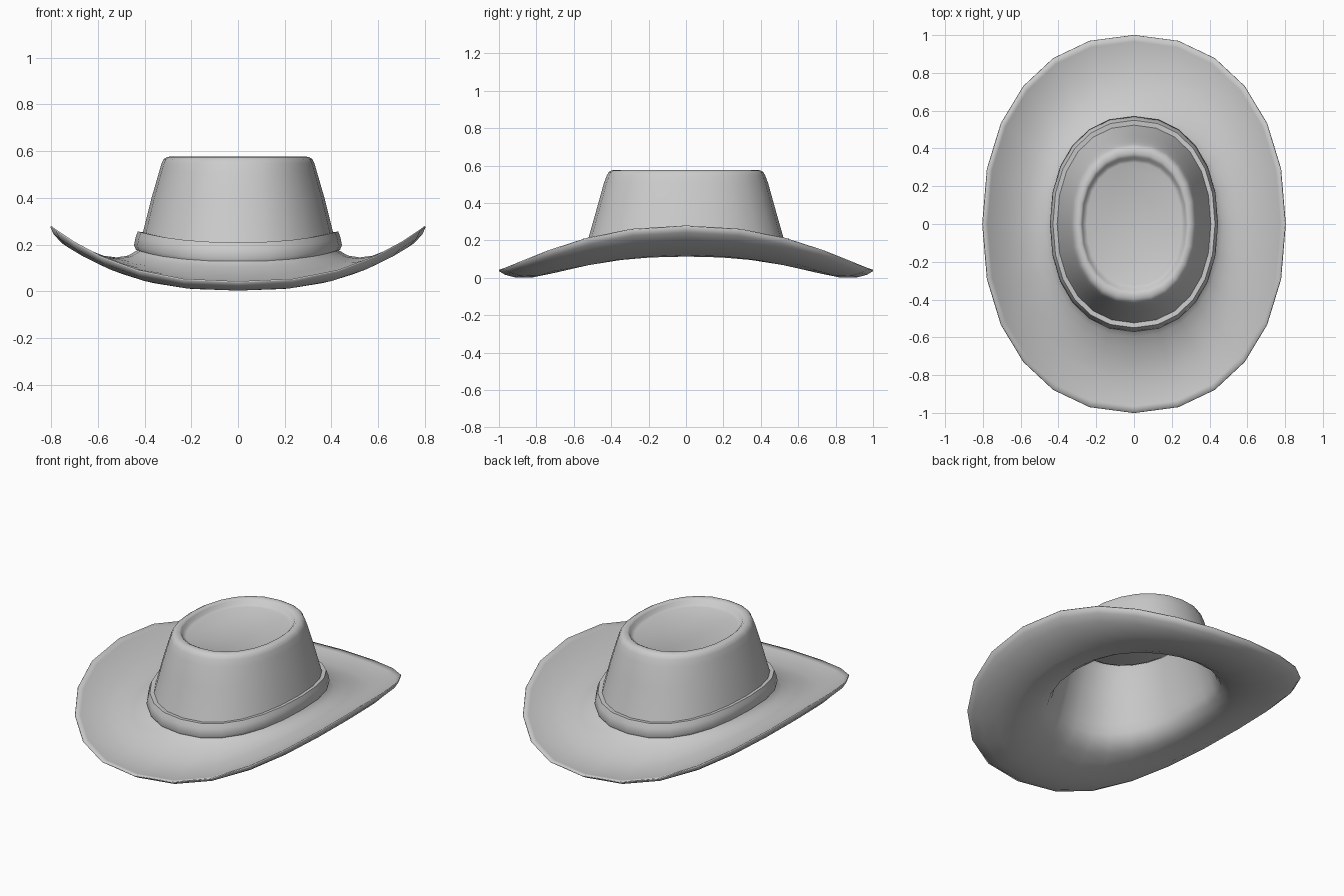
import bpy, bmesh, math

if "Cube" in bpy.data.objects:
    bpy.data.objects.remove(bpy.data.objects["Cube"])

SEG = 24
EXP = 2.2  # slightly squared ovals


def ring_points(a, b, zx, zy):
    """Oval ring whose height blends from zy (front/back) to zx (sides)."""
    pts = []
    for i in range(SEG):
        t = 2 * math.pi * i / SEG
        c, s = math.cos(t), math.sin(t)
        x = a * math.copysign(abs(c) ** (2 / EXP), c)
        y = b * math.copysign(abs(s) ** (2 / EXP), s)
        pts.append((x, y, zy + (zx - zy) * abs(c) ** 2.3))
    return pts


def loft(name, rings, closed=False, cap=False):
    bm = bmesh.new()
    loops = [[bm.verts.new(p) for p in ring_points(*r)] for r in rings]
    pairs = list(zip(loops, loops[1:]))
    if closed:
        pairs.append((loops[-1], loops[0]))
    for lo, hi in pairs:
        for i in range(SEG):
            j = (i + 1) % SEG
            bm.faces.new((lo[i], lo[j], hi[j], hi[i]))
    if cap:
        bm.faces.new(loops[-1])
    if closed:
        bmesh.ops.recalc_face_normals(bm, faces=bm.faces)
    me = bpy.data.meshes.new(name)
    bm.to_mesh(me)
    bm.free()
    ob = bpy.data.objects.new(name, me)
    bpy.context.collection.objects.link(ob)
    bpy.ops.object.select_all(action='DESELECT')
    ob.select_set(True)
    bpy.context.view_layer.objects.active = ob
    bpy.ops.object.shade_smooth_by_angle(angle=math.radians(50))
    return ob


# Brim and crown as one felt shell: half width, half length, side z, front z
shell = [
    (.800, 1.00, .280, .043),
    (.775, .965, .260, .038),
    (.735, .915, .230, .034),
    (.660, .820, .185, .034),
    (.575, .725, .152, .054),
    (.520, .655, .145, .080),
    (.470, .600, .153, .105),
    (.432, .557, .175, .133),
    (.417, .536, .210, .168),
    (.405, .521, .260, .215),
    (.370, .470, .400, .395),
    (.338, .438, .510, .510),
    (.327, .423, .548, .548),
    (.318, .413, .566, .566),
    (.303, .397, .575, .575),
    (.285, .372, .577, .577),
    (.275, .355, .568, .568),
    (.268, .342, .548, .548),
    (.250, .325, .540, .540),
]
hat = loft("brim_and_crown", shell, cap=True)

# Felt thickness, tapering to a thin brim edge
group = hat.vertex_groups.new(name="thickness")
group.add(list(range(len(hat.data.vertices))), 1.0, 'REPLACE')
group.add(list(range(SEG)), 0.2, 'REPLACE')
group.add(list(range(SEG, 2 * SEG)), 0.7, 'REPLACE')
sol = hat.modifiers.new("felt", 'SOLIDIFY')
sol.thickness = 0.031
sol.offset = -1
sol.vertex_group = "thickness"

# Hat band around the foot of the crown
loft("hat_band", [
    (.412, .530, .178, .128),
    (.437, .560, .178, .122),
    (.445, .570, .198, .140),
    (.438, .561, .232, .182),
    (.429, .549, .256, .210),
    (.402, .518, .252, .207),
], closed=True)
